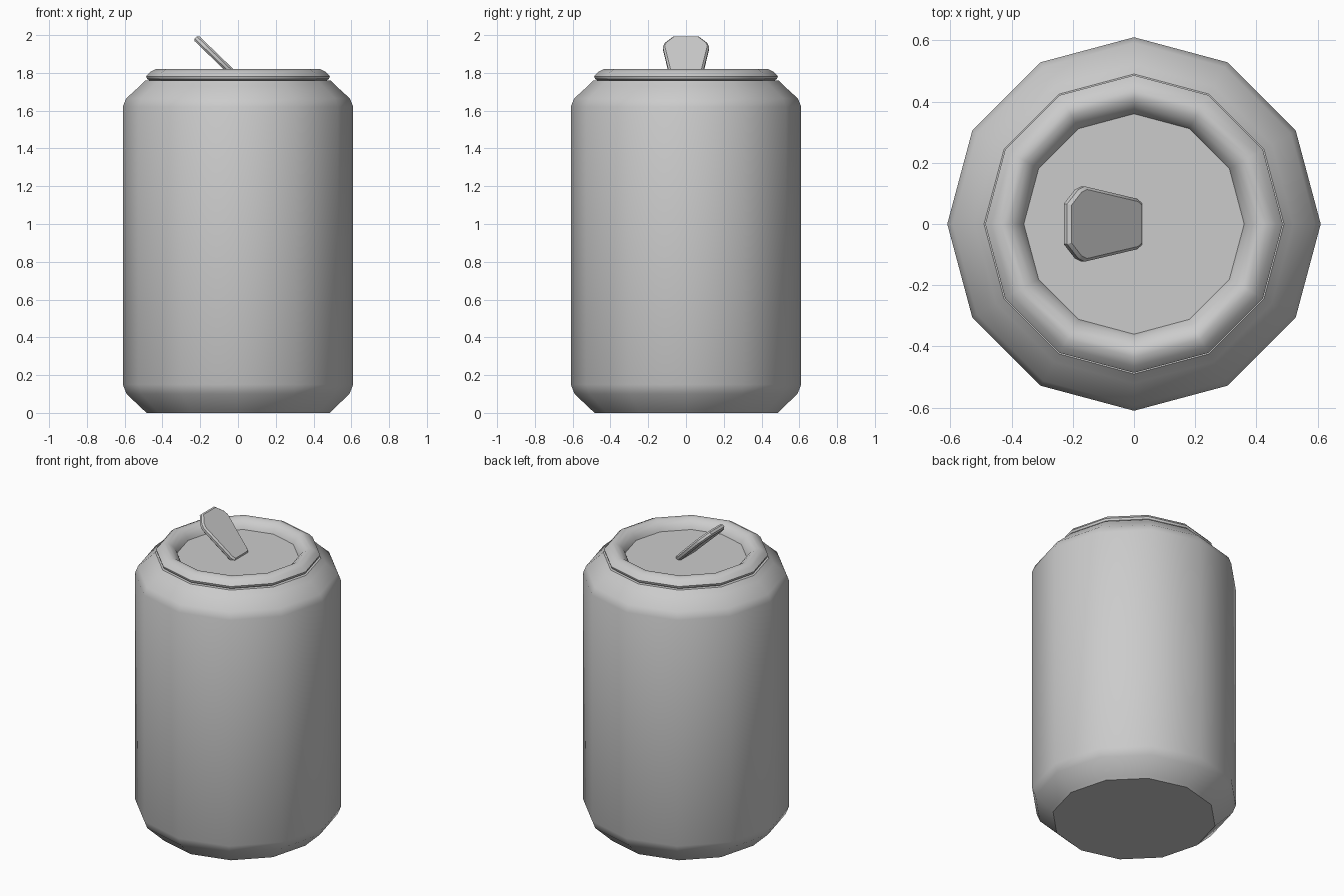
import bpy, bmesh, math
from mathutils import Matrix

if "Cube" in bpy.data.objects:
    bpy.data.objects.remove(bpy.data.objects["Cube"])

SIDES = 12


def finish(name, bm, angle):
    bmesh.ops.recalc_face_normals(bm, faces=bm.faces)
    mesh = bpy.data.meshes.new(name)
    bm.to_mesh(mesh)
    bm.free()
    ob = bpy.data.objects.new(name, mesh)
    bpy.context.collection.objects.link(ob)
    bpy.ops.object.select_all(action='DESELECT')
    ob.select_set(True)
    bpy.context.view_layer.objects.active = ob
    bpy.ops.object.shade_smooth_by_angle(angle=math.radians(angle))
    return ob


def lathe(name, profile, angle=42):
    """Turn an (r, z) profile into a 12-sided solid with flat end caps."""
    bm = bmesh.new()
    rings = []
    for r, z in profile:
        rings.append([bm.verts.new((r * math.cos(2 * math.pi * i / SIDES),
                                    r * math.sin(2 * math.pi * i / SIDES), z))
                      for i in range(SIDES)])
    for a, b in zip(rings, rings[1:]):
        for i in range(SIDES):
            j = (i + 1) % SIDES
            bm.faces.new((a[i], a[j], b[j], b[i]))
    bm.faces.new(rings[0])
    bm.faces.new(rings[-1])
    return finish(name, bm, angle)


# Body with chamfered base and tapered shoulder
lathe("can_body", [(0.485, 0), (0.50, 0.015), (0.59, 0.10), (0.61, 0.15),
                   (0.61, 1.62), (0.592, 1.665), (0.52, 1.73), (0.49, 1.76),
                   (0.465, 1.76)])

# Rolled rim dropping to the recessed lid
lathe("rim_and_lid", [(0.46, 1.755), (0.482, 1.768), (0.486, 1.782),
                      (0.465, 1.805), (0.435, 1.82), (0.41, 1.818),
                      (0.385, 1.80), (0.368, 1.78), (0.36, 1.76)])

# Raised pull tab: half outline (length, half width), mirrored, then tilted
half = [(-0.165, 0.068), (-0.14, 0.083), (0.095, 0.123), (0.125, 0.112), (0.175, 0.066)]
outline = half + [(u, -v) for u, v in reversed(half)]
bm = bmesh.new()
face = bm.faces.new([bm.verts.new((-u, v, -0.018)) for u, v in outline])
top = bmesh.ops.extrude_face_region(bm, geom=[face])
bmesh.ops.translate(bm, vec=(0, 0, 0.036),
                    verts=[g for g in top["geom"] if isinstance(g, bmesh.types.BMVert)])
edges = [e for e in bm.edges if abs(e.verts[0].co.z - e.verts[1].co.z) < 1e-5]
bmesh.ops.bevel(bm, geom=edges, offset=0.01, segments=1, affect='EDGES')
bm.transform(Matrix.Translation((-0.098, 0, 1.866)) @ Matrix.Rotation(math.radians(44), 4, 'Y'))
finish("pull_tab", bm, 30)
